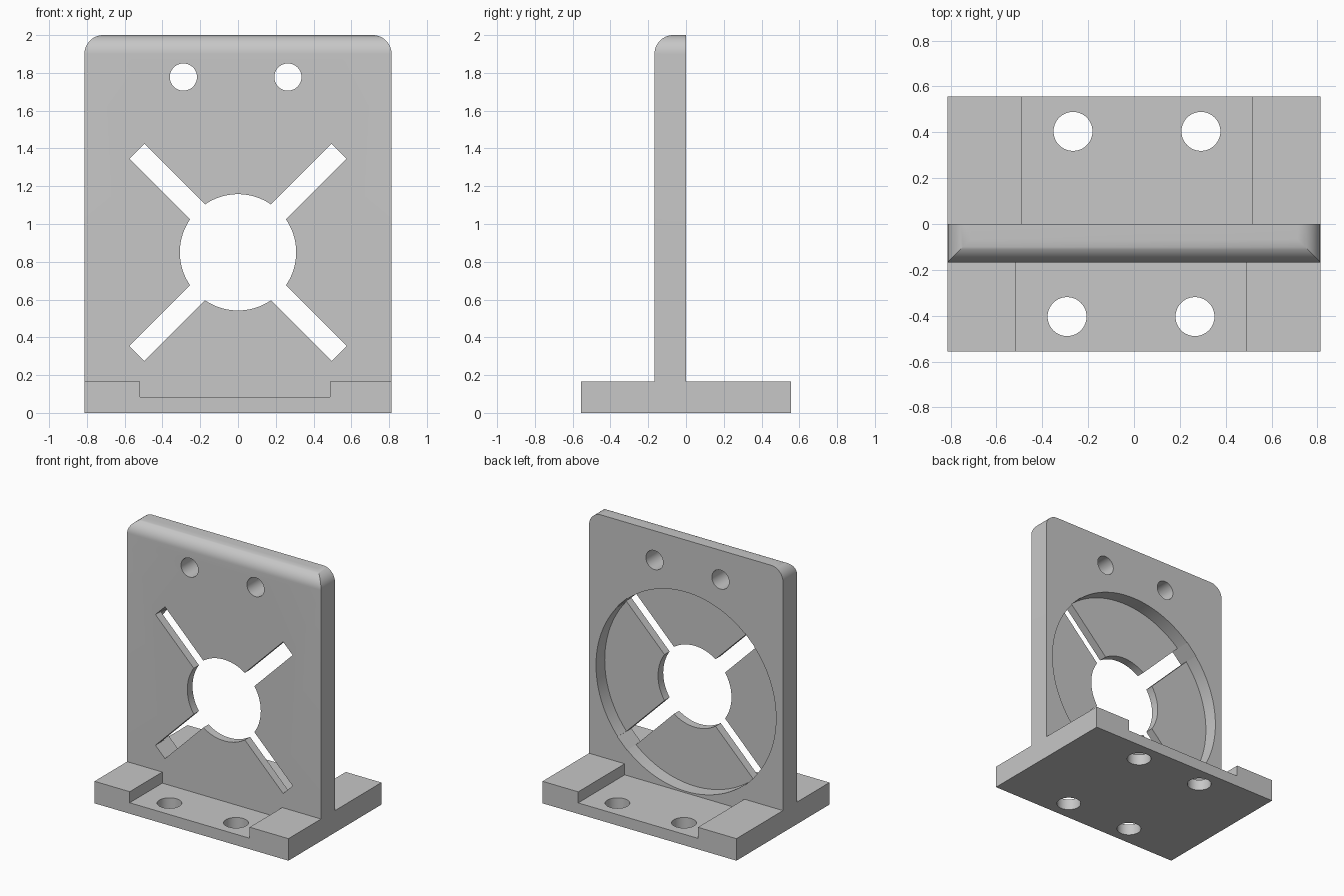
import bpy
import bmesh
from math import cos, sin, pi, radians
from mathutils import Matrix, Vector

cube = bpy.data.objects.get("Cube")
if cube:
    bpy.data.objects.remove(cube, do_unlink=True)

W, D, T, BASE_H = 0.813, 0.557, 0.167, 0.167   # half width, half depth, plate thickness, base height
FLOOR, FILLET, HUB_Z = 0.083, 0.1, 0.85

grey = bpy.data.materials.new("light grey")
grey.use_nodes = True
grey.diffuse_color = (0.57, 0.57, 0.57, 1)
bsdf = next(n for n in grey.node_tree.nodes if n.type == "BSDF_PRINCIPLED")
bsdf.inputs["Base Color"].default_value = grey.diffuse_color


def finish(name, bm):
    bmesh.ops.recalc_face_normals(bm, faces=bm.faces)
    mesh = bpy.data.meshes.new(name)
    bm.to_mesh(mesh)
    bm.free()
    mesh.materials.append(grey)
    obj = bpy.data.objects.new(name, mesh)
    bpy.context.collection.objects.link(obj)
    return obj


def box(name, x0, x1, y0, y1, z0, z1):
    bm = bmesh.new()
    centre = Vector((x0 + x1, y0 + y1, z0 + z1)) / 2
    size = Matrix.Diagonal((x1 - x0, y1 - y0, z1 - z0, 1))
    bmesh.ops.create_cube(bm, size=1, matrix=Matrix.Translation(centre) @ size)
    return finish(name, bm)


def prism(name, points, offset):
    """Closed 3D outline pushed along an offset."""
    bm = bmesh.new()
    face = bm.faces.new([bm.verts.new(p) for p in points])
    new = bmesh.ops.extrude_face_region(bm, geom=[face])["geom"]
    verts = [v for v in new if isinstance(v, bmesh.types.BMVert)]
    bmesh.ops.translate(bm, vec=offset, verts=verts)
    return finish(name, bm)


def cylinder(name, centre, radius, depth, along_y, sides=64):
    bm = bmesh.new()
    turn = Matrix.Rotation(pi / 2 if along_y else 0, 4, "X")
    bmesh.ops.create_cone(bm, cap_ends=True, segments=sides, radius1=radius, radius2=radius,
                          depth=depth, matrix=Matrix.Translation(centre) @ turn)
    return finish(name, bm)


def combine(target, other, operation):
    mod = target.modifiers.new(other.name, "BOOLEAN")
    mod.operation, mod.solver, mod.object = operation, "EXACT", other
    bpy.ops.object.select_all(action="DESELECT")
    target.select_set(True)
    bpy.context.view_layer.objects.active = target
    bpy.ops.object.modifier_apply(modifier=mod.name)
    bpy.data.objects.remove(other, do_unlink=True)


def arc(cx, cz, start, end, steps=14):
    angles = [radians(start + (end - start) * i / steps) for i in range(steps + 1)]
    return [(cx + FILLET * cos(a), cz + FILLET * sin(a)) for a in angles]


# Upright plate: rounded front outline crossed with a rounded side profile
outline = [(-W, 0), (W, 0)] + arc(W - FILLET, 2 - FILLET, 0, 90) + arc(FILLET - W, 2 - FILLET, 90, 180)
bracket = prism("fan_bracket", [(x, -0.3, z) for x, z in outline], (0, 0.6, 0))
profile = [(0, -0.1), (0, 2.1 - FILLET), (0, 2)] + arc(FILLET - T, 2 - FILLET, 90, 180) + [(-T, -0.1)]
combine(bracket, prism("side_profile", [(-1, y, z) for y, z in profile], (2, 0, 0)), "INTERSECT")

# Base slab with a shallow pocket before and behind the plate
base = box("base", -W, W, -D, D, 0, BASE_H)
combine(base, box("front_pocket", -0.518, 0.488, -1, -T, FLOOR, 1), "DIFFERENCE")
combine(base, box("back_pocket", -0.49, 0.514, 0, 1, FLOOR, 1), "DIFFERENCE")
combine(bracket, base, "UNION")

# Round rear recess and centre opening
combine(bracket, cylinder("rear_recess", (0, -0.03, HUB_Z), 0.755, 0.15, True, 128), "DIFFERENCE")
combine(bracket, cylinder("centre_opening", (0, -0.1, HUB_Z), 0.308, 0.3, True, 96), "DIFFERENCE")

# Two diagonal slots crossing at the centre
for angle in (45, -45):
    slot = box("slot", -0.757, 0.757, -0.3, 0.04, -0.0565, 0.0565)
    slot.data.transform(Matrix.Translation((0, 0, HUB_Z)) @ Matrix.Rotation(radians(angle), 4, "Y"))
    combine(bracket, slot, "DIFFERENCE")

# Screw holes: two through the plate, four through the base
for x in (-0.289, 0.264):
    combine(bracket, cylinder("plate_hole", (x, -0.1, 1.778), 0.072, 0.5, True), "DIFFERENCE")
for side in (-1, 1):
    for x in (-0.292, 0.266):
        centre = (-side * x if side > 0 else x, side * 0.404, 0)
        combine(bracket, cylinder("base_hole", centre, 0.085, 0.5, False), "DIFFERENCE")

bpy.ops.object.select_all(action="DESELECT")
bracket.select_set(True)
bpy.context.view_layer.objects.active = bracket
bpy.ops.object.shade_smooth_by_angle(angle=radians(30))
